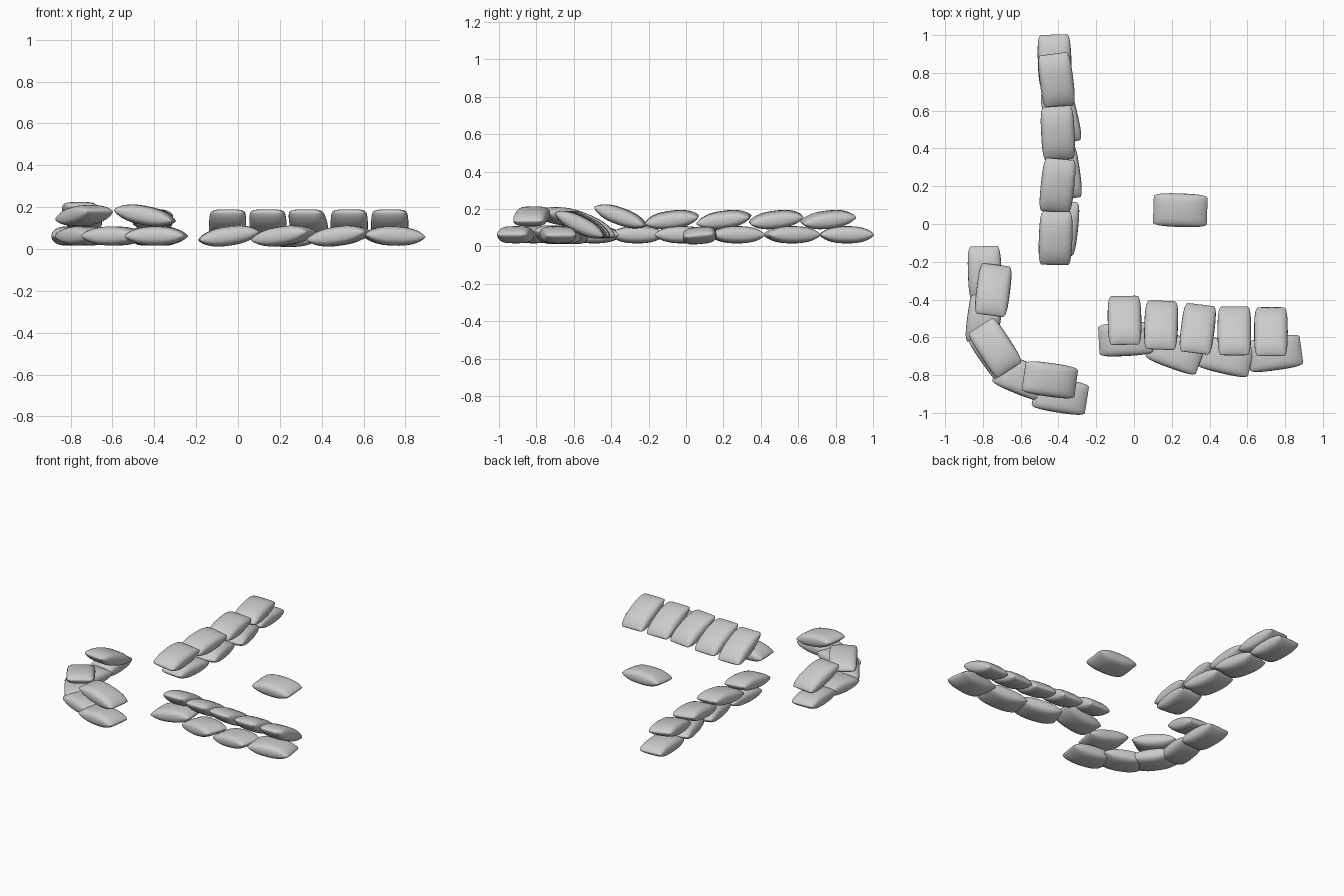
import bpy, bmesh, math
from mathutils import Euler, Vector

if "Cube" in bpy.data.objects:
    bpy.data.objects.remove(bpy.data.objects["Cube"])

NU, NV = 16, 24   # rings along the length, points round each ring
LENGTH, WIDTH, HEIGHT = 0.285, 0.178, 0.092


def spow(v, p):
    return math.copysign(abs(v) ** p, v)


def sack_mesh():
    """Stuffed sack: full sides, ends tapering to flat seams."""
    bm = bmesh.new()
    rings = []
    for i in range(NU + 1):
        u = math.sin(math.pi / 2 * (2 * i / NU - 1))
        h = HEIGHT / 2 * (0.07 + 0.93 * (1 - abs(u) ** 2.6) ** 0.75)
        w = WIDTH / 2 * (1 - 0.12 * abs(u) ** 3 - 0.08 * abs(u) ** 16)
        ring = []
        for j in range(NV):
            a = math.tau * j / NV
            ring.append(bm.verts.new((u * LENGTH / 2, w * spow(math.cos(a), 0.55),
                                      h * spow(math.sin(a), 0.75))))
        rings.append(ring)
    for r0, r1 in zip(rings, rings[1:]):
        for j in range(NV):
            k = (j + 1) % NV
            bm.faces.new((r0[j], r0[k], r1[k], r1[j]))
    bm.faces.new(rings[0])
    bm.faces.new(rings[-1])
    bmesh.ops.recalc_face_normals(bm, faces=bm.faces)
    mesh = bpy.data.meshes.new("sandbag")
    bm.to_mesh(mesh)
    bm.free()
    mesh.shade_smooth()
    mesh.set_sharp_from_angle(angle=math.radians(50))
    return mesh


SACK = sack_mesh()


def course(name, start, end, bend, z, yaws, pitch=0, roll=0):
    """A row of sacks from start to end, bowed sideways by the bend vector."""
    start, end, bend = Vector(start), Vector(end), Vector(bend)
    for n, yaw in enumerate(yaws):
        t = n / max(1, len(yaws) - 1)
        x, y = start.lerp(end, t) + bend * math.sin(math.pi * t)
        tilt = pitch[n] if isinstance(pitch, tuple) else pitch
        ob = bpy.data.objects.new(f"{name}_{n + 1}", SACK)
        ob.location = (x, y, z)
        ob.rotation_euler = Euler([math.radians(d) for d in (roll, -tilt, yaw)])
        bpy.context.collection.objects.link(ob)


# straight wall running front to back
course("back_wall_lower_bag", (-0.42, 0.86), (-0.385, -0.02), (0.025, 0), 0.062,
       (92, 103, 98, 84))
course("back_wall_upper_bag", (-0.41, 0.76), (-0.415, -0.075), (0.01, 0), 0.143,
       (97, 93, 84, 88), 7, 5)

# curved corner wall
course("corner_lower_bag", (-0.79, -0.26), (-0.39, -0.91), (-0.145, -0.095), 0.062,
       (92, 82, -55, -22, -9))
course("corner_upper_bag", (-0.745, -0.35), (-0.445, -0.825), (-0.14, -0.068), 0.16,
       (83, -57, -8), (-20, 8, -11))

# front wall: lower bags end to end, upper bags leaning back to the ground
course("front_wall_lower_bag", (-0.045, -0.61), (0.745, -0.685), (0, -0.05), 0.062,
       (3, -20, -13, 8), (8, 8, 8, -2))
course("front_wall_leaning_bag", (-0.05, -0.51), (0.725, -0.57), (0, -0.015), 0.116,
       (91, 88, 83, 90, 90), -26)

# single loose bag
course("loose_bag", (0.245, 0.073), (0.245, 0.073), (0, 0), 0.058, (-2,), 0, 5)
